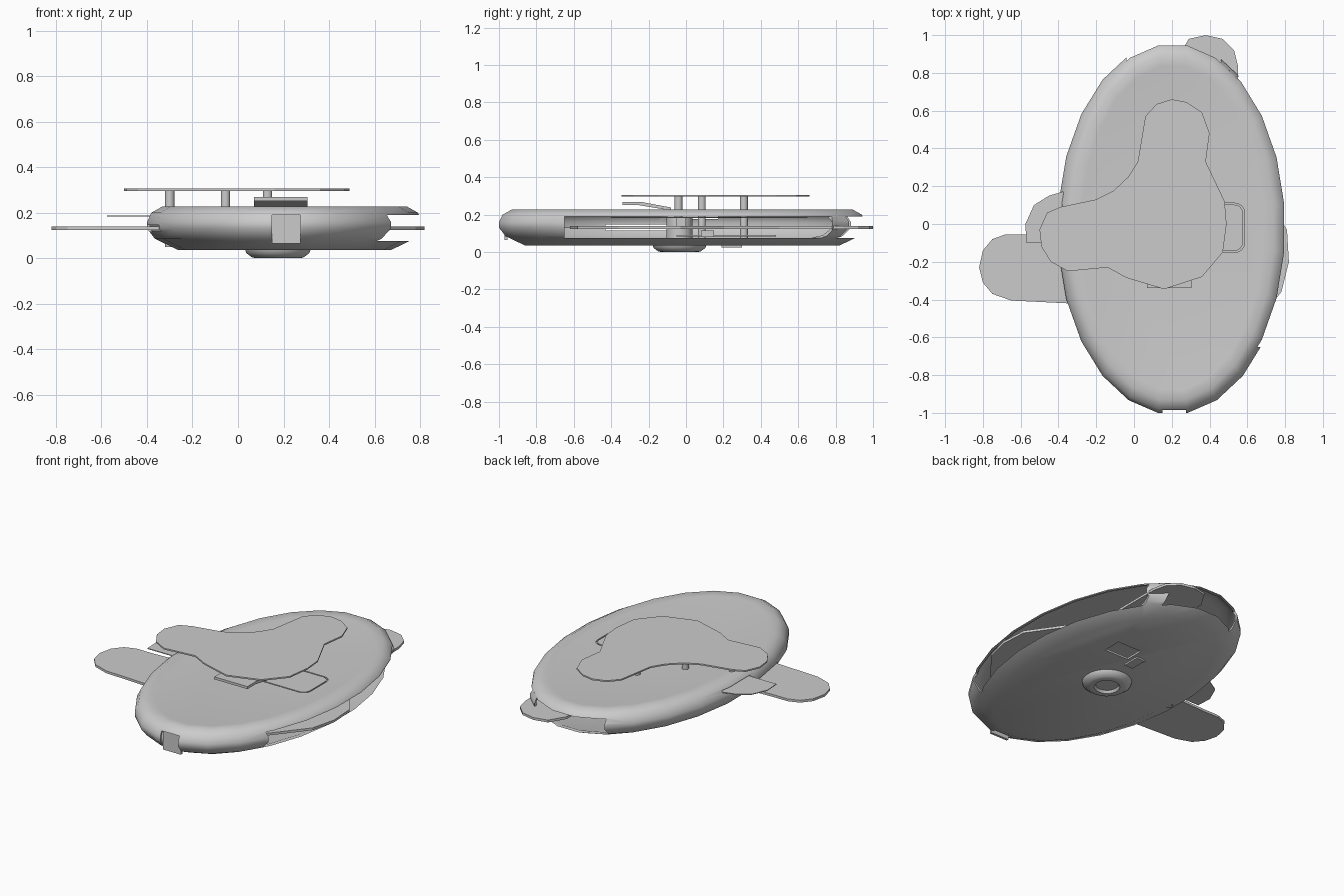
import bpy, bmesh
from math import sin, cos, pi

if "Cube" in bpy.data.objects:
    bpy.data.objects.remove(bpy.data.objects["Cube"])

def make(name, bm, smooth=False):
    bmesh.ops.recalc_face_normals(bm, faces=bm.faces)
    me = bpy.data.meshes.new(name)
    bm.to_mesh(me)
    bm.free()
    ob = bpy.data.objects.new(name, me)
    bpy.context.collection.objects.link(ob)
    if smooth:
        smooth_shade(ob)
    return ob

def activate(ob):
    bpy.ops.object.select_all(action='DESELECT')
    ob.select_set(True)
    bpy.context.view_layer.objects.active = ob

def smooth_shade(ob):
    activate(ob)
    bpy.ops.object.shade_smooth_by_angle(angle=0.7)

def plate(name, pts, z0, z1):
    """Flat outline extruded from z0 to z1."""
    bm = bmesh.new()
    f = bm.faces.new([bm.verts.new((x, y, z0)) for x, y in pts])
    r = bmesh.ops.extrude_face_region(bm, geom=[f])
    for v in r['geom']:
        if isinstance(v, bmesh.types.BMVert):
            v.co.z = z1
    return make(name, bm)

def box(name, x0, x1, y0, y1, z0, z1):
    return plate(name, [(x0, y0), (x1, y0), (x1, y1), (x0, y1)], z0, z1)

def round_rect(x0, x1, y0, y1, r, n=4):
    out = []
    for cx, cy, a in ((x1-r, y1-r, 0), (x0+r, y1-r, pi/2), (x0+r, y0+r, pi), (x1-r, y0+r, 1.5*pi)):
        out += [(cx + r*cos(a + i*pi/2/n), cy + r*sin(a + i*pi/2/n)) for i in range(n+1)]
    return out

def lathe(name, cx, cy, rings, n=24, ax=0, ay=0, smooth=True):
    """Stacked oval rings (radius offset, z) with capped ends."""
    bm = bmesh.new()
    loops = [[bm.verts.new((cx + (ax+r)*cos((i+.5)*2*pi/n), cy + (ay+r)*sin((i+.5)*2*pi/n), z))
              for i in range(n)] for r, z in rings]
    for a, b in zip(loops, loops[1:]):
        for i in range(n):
            bm.faces.new((a[i], a[(i+1) % n], b[(i+1) % n], b[i]))
    bm.faces.new(loops[0])
    bm.faces.new(loops[-1])
    return make(name, bm, smooth)

def cut(ob, cutter):
    m = ob.modifiers.new("cut", 'BOOLEAN')
    m.operation, m.solver, m.object = 'DIFFERENCE', 'EXACT', cutter
    activate(ob)
    bpy.ops.object.modifier_apply(modifier=m.name)
    bpy.data.objects.remove(cutter)

# Hollow oval shell
CX, CY, A, B = 0.205, -0.02, 0.61, 0.988
prof = [(-.14, .035), (-.035, .085), (0, .13), (0, .16), (-.02, .2), (-.07, .228), (-.125, .222)]
inner = [(-.15, .047), (-.047, .092), (-.013, .13), (-.013, .16), (-.033, .196), (-.075, .214), (-.125, .211)]
shell = lathe("shell", CX, CY, prof, ax=A, ay=B, smooth=False)
cut(shell, lathe("cavity", CX, CY, inner, ax=A, ay=B, smooth=False))

# Openings: right, back, left slots, front notch, underside, top panel
for c in [(.54, 1, -.65, .78, .075, .19), (-.04, .46, .75, 1.2, .075, .19),
          (-.6, -.25, -.43, -.03, .116, .146), (-.6, -.3, -.1, .17, .178, .195),
          (.15, .275, -1.2, -.9, .065, .19), (.25, .42, .24, .36, 0, .06)]:
    cut(shell, box("cutter", *c))
cut(shell, plate("cutter", round_rect(.05, .585, -.15, .11, .05), .19, .3))
smooth_shade(shell)
plate("top_panel", round_rect(.058, .577, -.142, .102, .045), .208, .222)
box("front_panel", .15, .275, -.97, -.955, .065, .19)

# Raised three-lobed plate on posts
plate("raised_plate", [
    (-.35, -.25), (-.14, -.23), (-.04, -.285), (.16, -.345), (.36, -.28), (.47, -.15), (.49, 0),
    (.48, .12), (.38, .33), (.40, .48), (.36, .59), (.28, .645), (.20, .66), (.12, .635), (.06, .57),
    (.04, .45), (.02, .33), (-.03, .25), (-.11, .175), (-.2, .13), (-.39, .09), (-.46, .06),
    (-.50, -.03), (-.49, -.12), (-.44, -.2)], .296, .305)
for i, (x, y) in enumerate([(-.3, -.04), (-.055, .085), (.13, .31)]):
    lathe(f"post_{i+1}", x, y, [(.021, .05), (.021, .298)], n=12)

# Rotor with lobes poking out left, back and right
plate("rotor", [
    (-.65, -.405), (-.75, -.37), (-.80, -.31), (-.82, -.23), (-.80, -.14), (-.75, -.08), (-.68, -.055),
    (-.57, -.055), (-.25, -.04), (.1, .25), (.22, .6), (.23, .88), (.29, .98), (.38, 1), (.47, .98),
    (.53, .92), (.55, .84), (.55, .5), (.65, .2), (.81, -.03), (.82, -.2), (.78, -.36), (.6, -.58),
    (.2, -.62), (-.1, -.45), (-.35, -.42)], .124, .139)

# Thin upper disc inside, poking out left
plate("upper_disc", [
    (-.57, -.1), (-.575, 0), (-.53, .1), (-.45, .15), (-.38, .17), (0, .3), (.1, .6), (.3, .65),
    (.4, .3), (.6, .1), (.6, -.2), (.3, -.4), (-.1, -.35), (-.3, -.1)], .183, .188)

# Inner hub and small mechanism pieces
lathe("hub", .175, -.035, [(.07, .045), (.07, .185)])
box("inner_block", .35, .45, -.05, 0, .14, .183)
box("inner_catch", .4, .5, .08, .15, .08, .115)
box("inner_bar", .42, .46, -.05, .48, .082, .092)

# Bent lever on top
bm = bmesh.new()
side = [(-.34, .252), (-.26, .252), (-.08, .222), (-.08, .238), (-.24, .268), (-.34, .268)]
l, r = [[bm.verts.new((x, y, z)) for y, z in side] for x in (.07, .305)]
bm.faces.new(l)
bm.faces.new(r)
for i in range(6):
    j = (i + 1) % 6
    bm.faces.new((l[i], l[j], r[j], r[i]))
make("lever", bm)

# Domed foot with a recess, and a small tab underneath
lathe("foot", .175, -.035, [(.145, .037), (.14, .022), (.115, .004), (.1, 0), (.075, 0), (.065, .015)])
box("bottom_tab", .17, .23, .19, .30, .025, .04)
